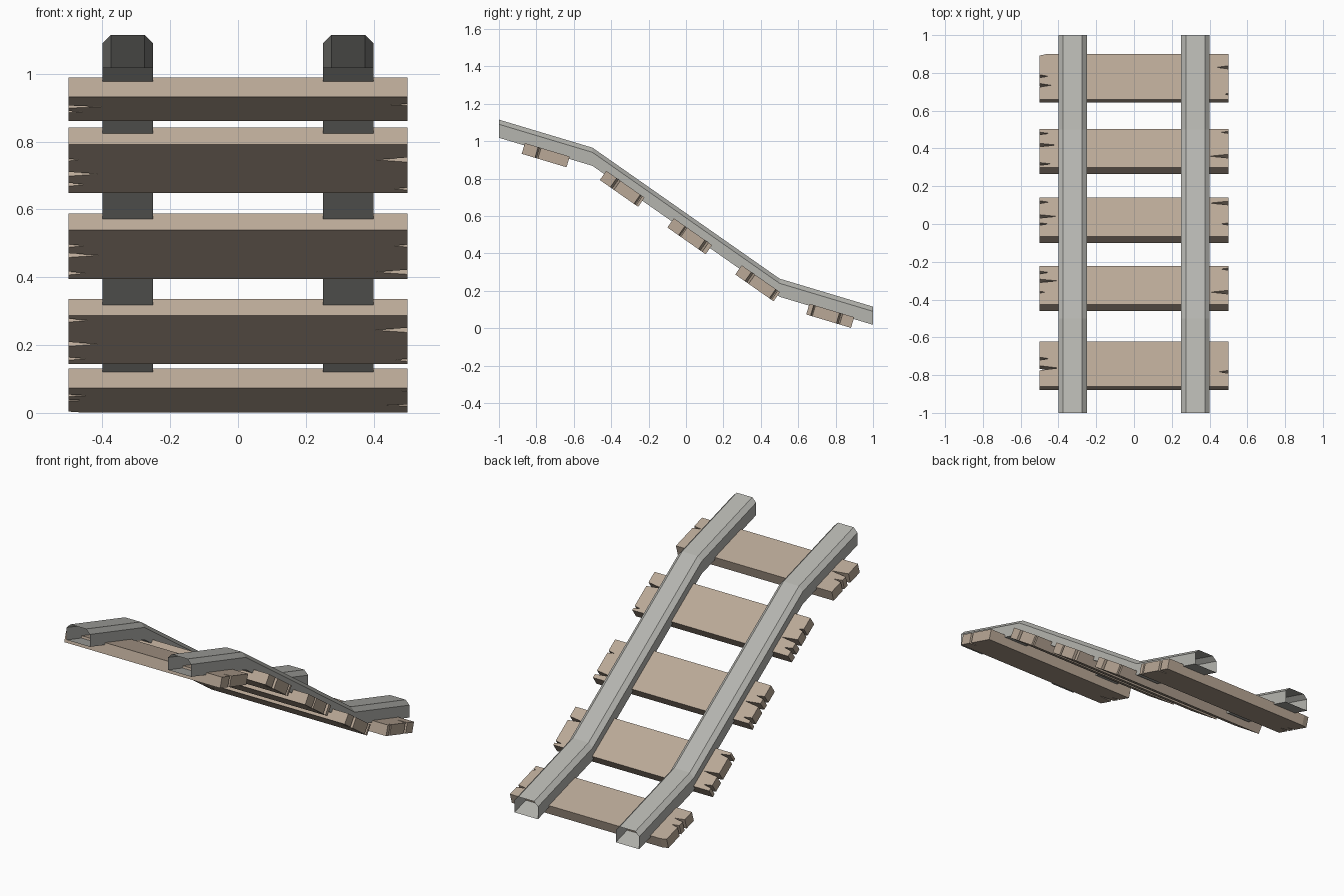
import bpy, bmesh, math
from mathutils import Matrix

if "Cube" in bpy.data.objects:
    bpy.data.objects.remove(bpy.data.objects["Cube"])

wood = bpy.data.materials.new("wood")
wood.diffuse_color = (0.49, 0.395, 0.31, 1)
wood.use_nodes = True
wood.node_tree.nodes["Principled BSDF"].inputs["Base Color"].default_value = wood.diffuse_color
steel = bpy.data.materials.new("steel")
steel.diffuse_color = (0.46, 0.46, 0.43, 1)
steel.use_nodes = True
steel.node_tree.nodes["Principled BSDF"].inputs["Base Color"].default_value = steel.diffuse_color


def finish(bm, name, mat):
    bmesh.ops.recalc_face_normals(bm, faces=bm.faces)
    me = bpy.data.meshes.new(name)
    bm.to_mesh(me)
    bm.free()
    me.materials.append(mat)
    ob = bpy.data.objects.new(name, me)
    bpy.context.collection.objects.link(ob)
    return ob


# Rails: chamfered tubes with open ends, following the bent slope
PATH = [(-1, 1.115), (-0.5, 0.965), (0.5, 0.265), (1, 0.115)]
SECTION = [(-0.075, -0.097), (-0.075, -0.025), (-0.05, 0),
           (0.05, 0), (0.075, -0.025), (0.075, -0.097)]


def rail(name, cx):
    bm = bmesh.new()
    rings = [[bm.verts.new((cx + x, y, z + dz)) for x, dz in SECTION] for y, z in PATH]
    n = len(SECTION)
    for a, b in zip(rings, rings[1:]):
        for i in range(n):
            j = (i + 1) % n
            bm.faces.new((a[i], a[j], b[j], b[i]))
    finish(bm, name, steel)


rail("left_rail", -0.325)
rail("right_rail", 0.325)

# Sleepers: planks with wedge-shaped splits in both ends
W, T = 0.125, 0.06


def sleeper(name, y, z, slope, left, right, clip=0):
    pts = [(-0.5, -W), (0.5, -W)]
    for v, depth, w in sorted(right):
        pts += [(0.5, v - w), (0.5 - depth, v), (0.5, v + w)]
    pts.append((0.5, W))
    pts += [(-0.5 + 0.035, W), (-0.5, W - clip)] if clip else [(-0.5, W)]
    for v, depth, w in sorted(left, reverse=True):
        pts += [(-0.5, v + w), (-0.5 + depth, v), (-0.5, v - w)]
    bm = bmesh.new()
    face = bm.faces.new([bm.verts.new((x, v, -T / 2)) for x, v in pts])
    ext = bmesh.ops.extrude_face_region(bm, geom=[face])
    top = [g for g in ext["geom"] if isinstance(g, bmesh.types.BMVert)]
    bmesh.ops.translate(bm, verts=top, vec=(0, 0, T))
    ob = finish(bm, name, wood)
    ob.matrix_world = Matrix.Translation((0, y, z)) @ Matrix.Rotation(-slope, 4, 'X')


GENTLE, STEEP = math.atan(0.3), math.atan(0.7)
sleeper("sleeper_1", -0.75, 0.925, GENTLE,
        [(0.03, 0.05, 0.008), (-0.022, 0.1, 0.013)], [(-0.043, 0.05, 0.008)])
sleeper("sleeper_2", -0.341, 0.745, STEEP,
        [(0.082, 0.05, 0.009), (0.028, 0.095, 0.011), (-0.045, 0.03, 0.006)],
        [(0.104, 0.04, 0.007), (-0.045, 0.095, 0.012)])
sleeper("sleeper_3", 0.02, 0.4915, STEEP,
        [(0.096, 0.05, 0.009), (0.004, 0.09, 0.011), (-0.045, 0.045, 0.008)],
        [(0.09, 0.1, 0.012), (-0.045, 0.04, 0.007)])
sleeper("sleeper_4", 0.383, 0.24, STEEP,
        [(0.097, 0.05, 0.008), (0.022, 0.09, 0.011), (-0.1, 0.06, 0.009)],
        [(0.104, 0.04, 0.007), (-0.05, 0.1, 0.012)])
sleeper("sleeper_5", 0.771, 0.0662, GENTLE,
        [(0.003, 0.045, 0.008), (-0.047, 0.06, 0.01)],
        [(0.052, 0.06, 0.009), (-0.096, 0.02, 0.005)], clip=0.008)
